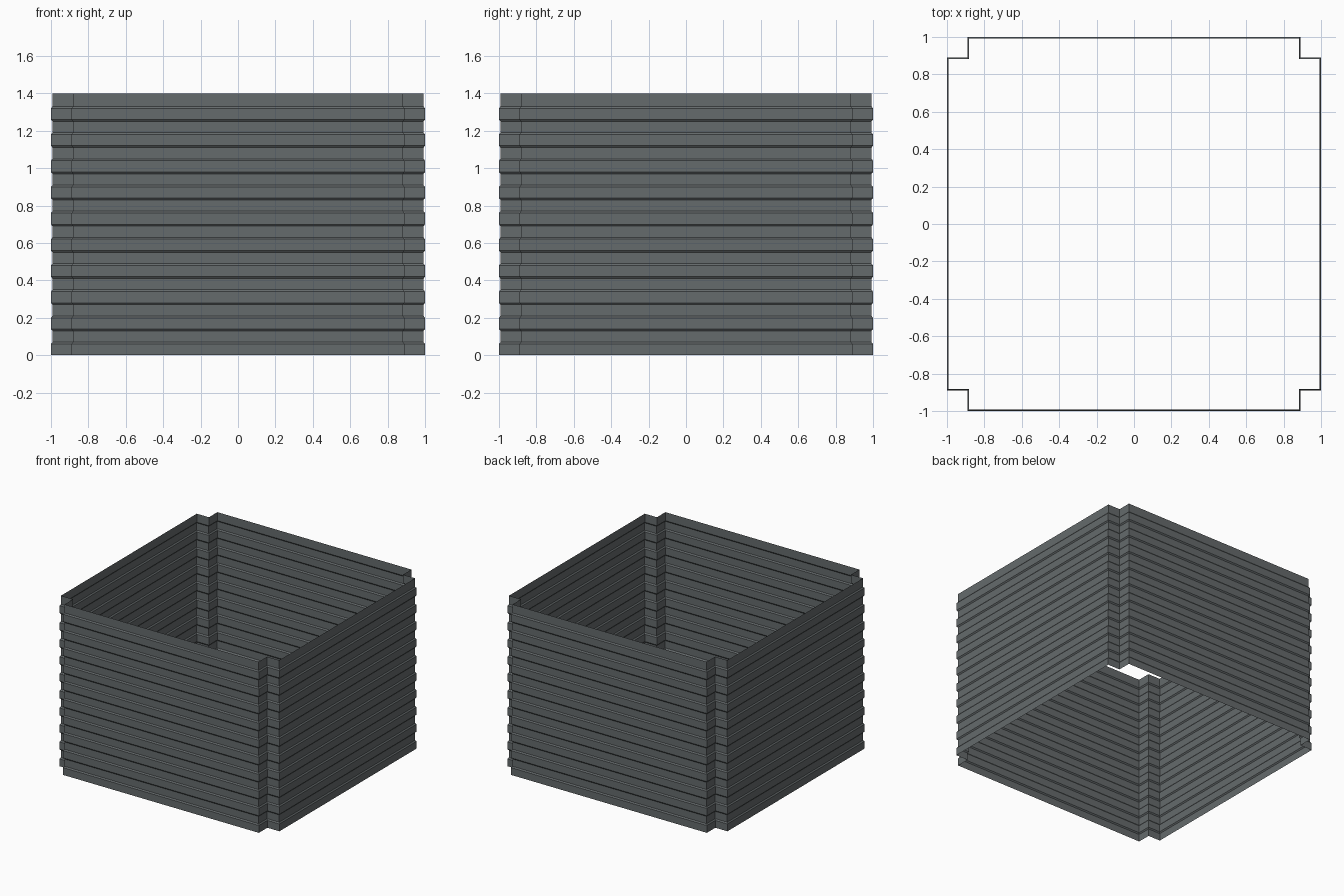
import bpy, bmesh

if "Cube" in bpy.data.objects:
    bpy.data.objects.remove(bpy.data.objects["Cube"])

HEIGHT, PERIODS = 1.4, 10
OUT, NOTCH, DEPTH = 1.0, 0.89, 0.008   # half size, corner notch, rib depth
PITCH = HEIGHT / PERIODS


def outline(d):
    """Square with notched corners, inset by d, counter-clockwise."""
    a, b = OUT - d, NOTCH - d
    corner = [(a, b), (b, b), (b, a)]
    pts = []
    for _ in range(4):
        pts += corner
        corner = [(-y, x) for x, y in corner]
    return pts


# Rib levels: outer band, short slope, inner band, short slope
levels = []
for i in range(PERIODS):
    z = i * PITCH
    levels += [(z, 0), (z + 0.06, 0), (z + 0.07, DEPTH), (z + 0.13, DEPTH)]
levels[-1] = (HEIGHT, DEPTH)

# Open corrugated sheet wall, lofted from the outline at each level
bm = bmesh.new()
rings = [[bm.verts.new((x, y, z)) for x, y in outline(d)] for z, d in levels]
for lo, hi in zip(rings, rings[1:]):
    n = len(lo)
    for k in range(n):
        j = (k + 1) % n
        bm.faces.new((lo[k], lo[j], hi[j], hi[k]))
mesh = bpy.data.meshes.new("corrugated_walls")
bm.to_mesh(mesh)
bm.free()

mat = bpy.data.materials.new("dark grey metal")
mat.diffuse_color = (0.13, 0.145, 0.15, 1)
mat.use_nodes = True
mat.node_tree.nodes["Principled BSDF"].inputs["Base Color"].default_value = mat.diffuse_color
mesh.materials.append(mat)
walls = bpy.data.objects.new("corrugated_walls", mesh)
bpy.context.collection.objects.link(walls)
